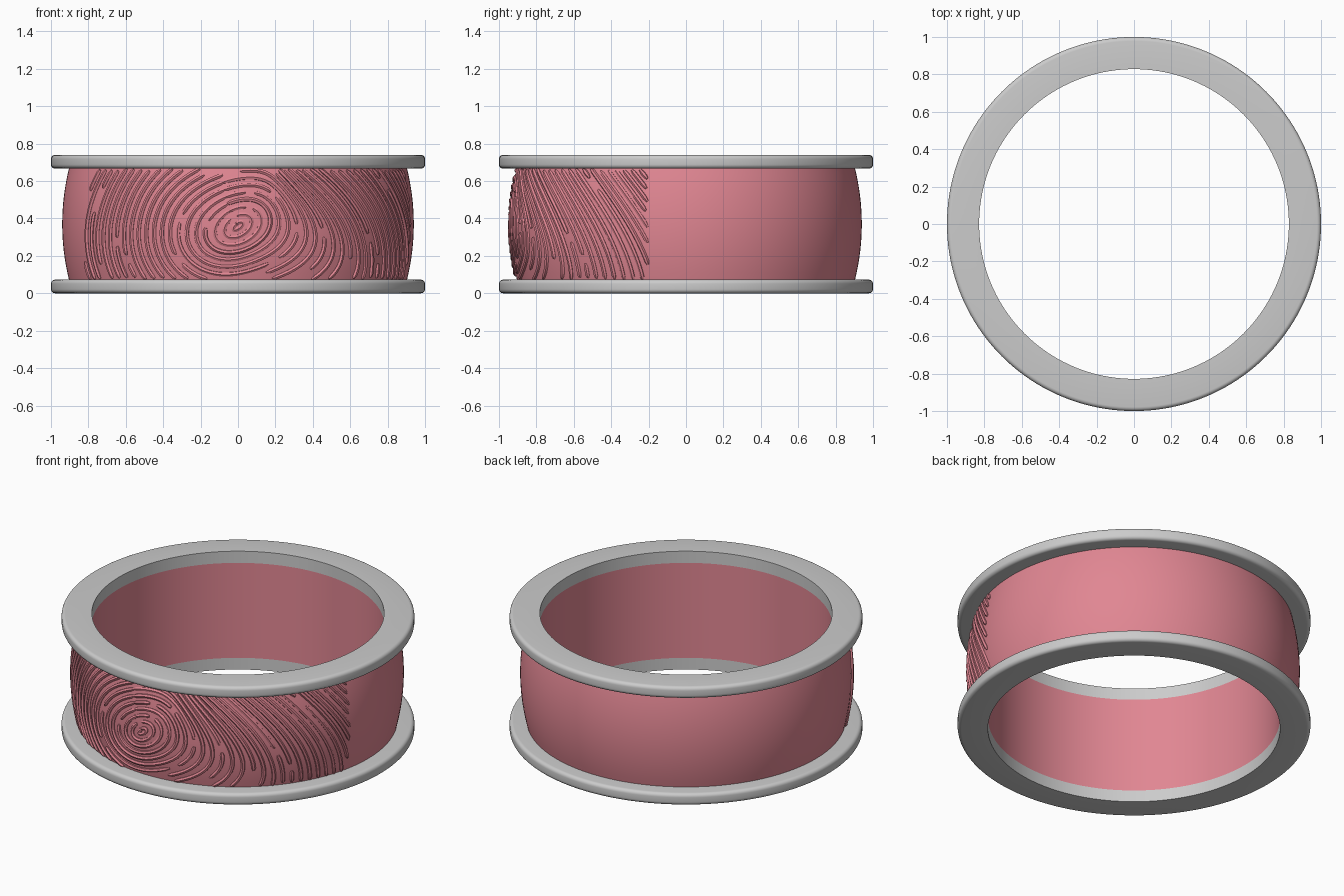
import bpy, bmesh, math, random
from math import sin, cos, pi, exp, radians

if "Cube" in bpy.data.objects:
    bpy.data.objects.remove(bpy.data.objects["Cube"])

random.seed(4)
IN_R, Z_LOW, Z_HIGH, Z_MID = 0.828, 0.073, 0.667, 0.37

pink = bpy.data.materials.new("pink")
pink.diffuse_color = (0.75, 0.24, 0.29, 1)
pink.use_nodes = True
pink.node_tree.nodes["Principled BSDF"].inputs["Base Color"].default_value = pink.diffuse_color


def band_radius(z):
    # barrel-shaped outside of the band
    return 0.94 - 0.036 * ((z - Z_MID) / 0.297) ** 2


def lathe(name, profile, material=None, segments=160):
    # revolve a closed (radius, z) profile around the z axis
    bm = bmesh.new()
    rings = [[bm.verts.new((r * cos(2 * pi * i / segments), r * sin(2 * pi * i / segments), z))
              for r, z in profile] for i in range(segments)]
    n = len(profile)
    for i in range(segments):
        a, b = rings[i], rings[(i + 1) % segments]
        for j in range(n):
            k = (j + 1) % n
            bm.faces.new((a[j], b[j], b[k], a[k]))
    bmesh.ops.recalc_face_normals(bm, faces=bm.faces)
    mesh = bpy.data.meshes.new(name)
    bm.to_mesh(mesh)
    bm.free()
    obj = bpy.data.objects.new(name, mesh)
    bpy.context.collection.objects.link(obj)
    if material:
        mesh.materials.append(material)
    bpy.ops.object.select_all(action='DESELECT')
    obj.select_set(True)
    bpy.context.view_layer.objects.active = obj
    bpy.ops.object.shade_smooth_by_angle(angle=radians(35))
    return obj


def flange_profile(z0, z1, f=0.022):
    # flat washer with rounded outer edges
    pts = [(IN_R, z0)]
    pts += [(1 - f + f * sin(t * pi / 10), z0 + f - f * cos(t * pi / 10)) for t in range(6)]
    pts += [(1 - f + f * cos(t * pi / 10), z1 - f + f * sin(t * pi / 10)) for t in range(6)]
    return pts + [(IN_R, z1)]


# two rims and the barrel band between them
lathe("lower_rim", flange_profile(0, Z_LOW))
lathe("upper_rim", flange_profile(Z_HIGH, 0.74))
heights = [Z_LOW + (Z_HIGH - Z_LOW) * i / 16 for i in range(17)]
lathe("band", [(IN_R, Z_LOW)] + [(band_radius(z), z) for z in heights] + [(IN_R, Z_HIGH)], pink)


def ridge_point(k, t):
    # whorl loop k at parameter t, as arc length u and height z
    a, b = 0.03 + 0.05 * k, 0.014 + 0.039 * k
    tilt = radians(12 + 26 * exp(-k / 5))
    u = a * cos(t) * cos(tilt) - b * sin(t) * sin(tilt)
    v = a * cos(t) * sin(tilt) + b * sin(t) * cos(tilt)
    lean = min(max((u - 0.05) / 0.6, 0), 1)
    u -= 0.75 * v * lean * lean * (3 - 2 * lean)
    wave = 0.008 * sin(7 * u + 5 * v) * min(k / 5, 1)
    return u + wave, v + 0.36


# fingerprint ridges: loops clipped to the front patch and broken at random
curve = bpy.data.curves.new("fingerprint_ridges", 'CURVE')
curve.dimensions = '3D'
curve.bevel_depth = 0.0125
curve.bevel_resolution = 1
curve.use_fill_caps = True
curve.materials.append(pink)


def add_ridge(points):
    if len(points) < 4:
        return
    spline = curve.splines.new('POLY')
    spline.points.add(len(points) - 1)
    for i, (p, (u, z)) in enumerate(zip(spline.points, points)):
        r, ang = band_radius(z), u / 0.94
        p.co = (r * sin(ang), -r * cos(ang), z, 1)
        p.radius = 0.55 if i in (0, len(points) - 1) else 1


for k in range(36):
    steps = 24 + 14 * k
    gaps = [random.uniform(0, 2 * pi) for _ in range(1 if k < 6 else 3)] if k else []
    width = 0.05 / (0.1 + 0.05 * k)
    run = []
    for i in range(steps + 1):
        t = 2 * pi * i / steps + pi / 2
        u, z = ridge_point(k, t)
        inside = Z_LOW < z < Z_HIGH and -0.99 - 0.03 * sin(9 * z) < u < 1.27
        broken = any(abs((t - g + pi) % (2 * pi) - pi) < width / 2 for g in gaps)
        if inside and not broken:
            run.append((u, z))
        else:
            add_ridge(run)
            run = []
    add_ridge(run)

ridges = bpy.data.objects.new("fingerprint_ridges", curve)
bpy.context.collection.objects.link(ridges)
bpy.ops.object.select_all(action='DESELECT')
ridges.select_set(True)
bpy.context.view_layer.objects.active = ridges
bpy.ops.object.convert(target='MESH')
bpy.ops.object.shade_smooth_by_angle(angle=radians(50))
